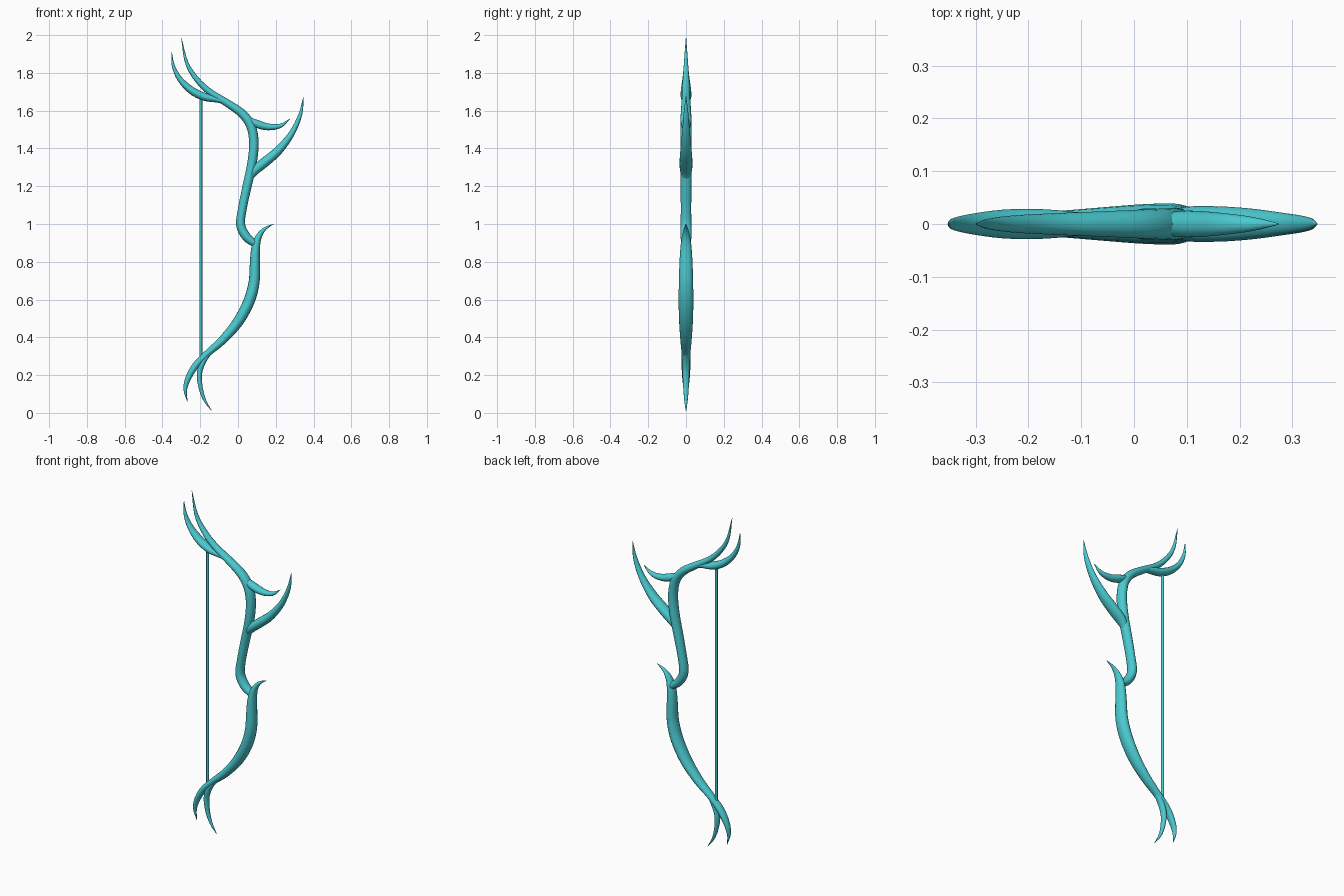
import bpy, bmesh, math
from mathutils import Vector

teal = bpy.data.materials.new("teal")
teal.diffuse_color = (0.07, 0.6, 0.64, 1)


def spline(pts, steps=4):
    """Catmull-Rom through (x, z, half width) points."""
    p = [Vector(q) for q in pts]
    p = [2 * p[0] - p[1]] + p + [2 * p[-1] - p[-2]]
    out = []
    for a, b, c, d in zip(p, p[1:], p[2:], p[3:]):
        for i in range(steps):
            t = i / steps
            out.append(0.5 * (2 * b + (c - a) * t + (2 * a - 5 * b + 4 * c - d) * t * t
                              + (3 * b - a - 3 * c + d) * t ** 3))
    return out + [p[-2]]


def limb(name, pts, ratio=1.2, sides=16):
    """Tapered tube with an oval section, bent in the XZ plane."""
    path = spline(pts)
    bm = bmesh.new()
    rings = []
    for i, q in enumerate(path):
        a, b = path[max(i - 1, 0)], path[min(i + 1, len(path) - 1)]
        t = Vector((b.x - a.x, 0, b.y - a.y)).normalized()
        n = Vector((-t.z, 0, t.x))
        w = max(q.z, 0.0008)
        ring = []
        for k in range(sides):
            ang = 2 * math.pi * k / sides
            off = n * (w * math.cos(ang)) + Vector((0, w * ratio * math.sin(ang), 0))
            ring.append(bm.verts.new(Vector((q.x, 0, q.y)) + off))
        rings.append(ring)
    for r, s in zip(rings, rings[1:]):
        for k in range(sides):
            j = (k + 1) % sides
            bm.faces.new((r[k], r[j], s[j], s[k]))
    bm.faces.new(rings[0])
    bm.faces.new(rings[-1])
    bmesh.ops.recalc_face_normals(bm, faces=bm.faces)
    me = bpy.data.meshes.new(name)
    bm.to_mesh(me)
    bm.free()
    ob = bpy.data.objects.new(name, me)
    bpy.context.collection.objects.link(ob)
    finish(ob)
    return ob


def finish(ob):
    ob.data.materials.append(teal)
    bpy.ops.object.select_all(action='DESELECT')
    ob.select_set(True)
    bpy.context.view_layer.objects.active = ob
    bpy.ops.object.shade_smooth_by_angle(angle=math.radians(50))


# lower limb, from the thumb spike above the grip to the bottom hook
limb("lower_limb", [
    (0.187, 1.0, 0.001), (0.14, 0.973, 0.009), (0.108, 0.93, 0.017), (0.093, 0.87, 0.023),
    (0.089, 0.78, 0.027), (0.085, 0.69, 0.029), (0.058, 0.59, 0.030), (0.0, 0.482, 0.028),
    (-0.08, 0.387, 0.023), (-0.165, 0.312, 0.018), (-0.225, 0.25, 0.018),
    (-0.265, 0.18, 0.015), (-0.279, 0.12, 0.009), (-0.268, 0.06, 0.001)], 1.3)

# second tip at the bottom
limb("lower_tip", [
    (-0.13, 0.338, 0.008), (-0.18, 0.28, 0.015), (-0.204, 0.21, 0.014),
    (-0.197, 0.13, 0.011), (-0.175, 0.065, 0.007), (-0.14, 0.012, 0.001)], 1.3)

# grip, upper limb and its long top spike
limb("upper_limb", [
    (0.094, 0.893, 0.019), (0.045, 0.932, 0.024), (0.014, 0.995, 0.024), (0.023, 1.08, 0.023),
    (0.048, 1.2, 0.024), (0.074, 1.32, 0.025), (0.084, 1.43, 0.025), (0.068, 1.52, 0.025),
    (0.02, 1.586, 0.023), (-0.06, 1.642, 0.020), (-0.15, 1.7, 0.017), (-0.22, 1.768, 0.014),
    (-0.272, 1.855, 0.009), (-0.3, 1.985, 0.001)], 1.2)

# outer hook at the top
limb("upper_tip", [
    (-0.04, 1.632, 0.010), (-0.10, 1.657, 0.016), (-0.18, 1.674, 0.021), (-0.25, 1.71, 0.020),
    (-0.31, 1.77, 0.014), (-0.343, 1.84, 0.008), (-0.351, 1.91, 0.001)], 1.35)

# two front branches
limb("short_branch", [
    (0.045, 1.555, 0.016), (0.10, 1.53, 0.021), (0.16, 1.514, 0.018),
    (0.225, 1.52, 0.011), (0.274, 1.556, 0.001)], 1.2)
limb("long_branch", [
    (0.062, 1.235, 0.012), (0.088, 1.282, 0.024), (0.145, 1.33, 0.026), (0.215, 1.39, 0.023),
    (0.285, 1.48, 0.016), (0.33, 1.58, 0.010), (0.347, 1.675, 0.001)], 1.3)

# bow string
bpy.ops.mesh.primitive_cylinder_add(vertices=12, radius=0.008, depth=1.37,
                                    location=(-0.197, 0, 0.985))
string = bpy.context.object
string.name = "bow_string"
finish(string)
